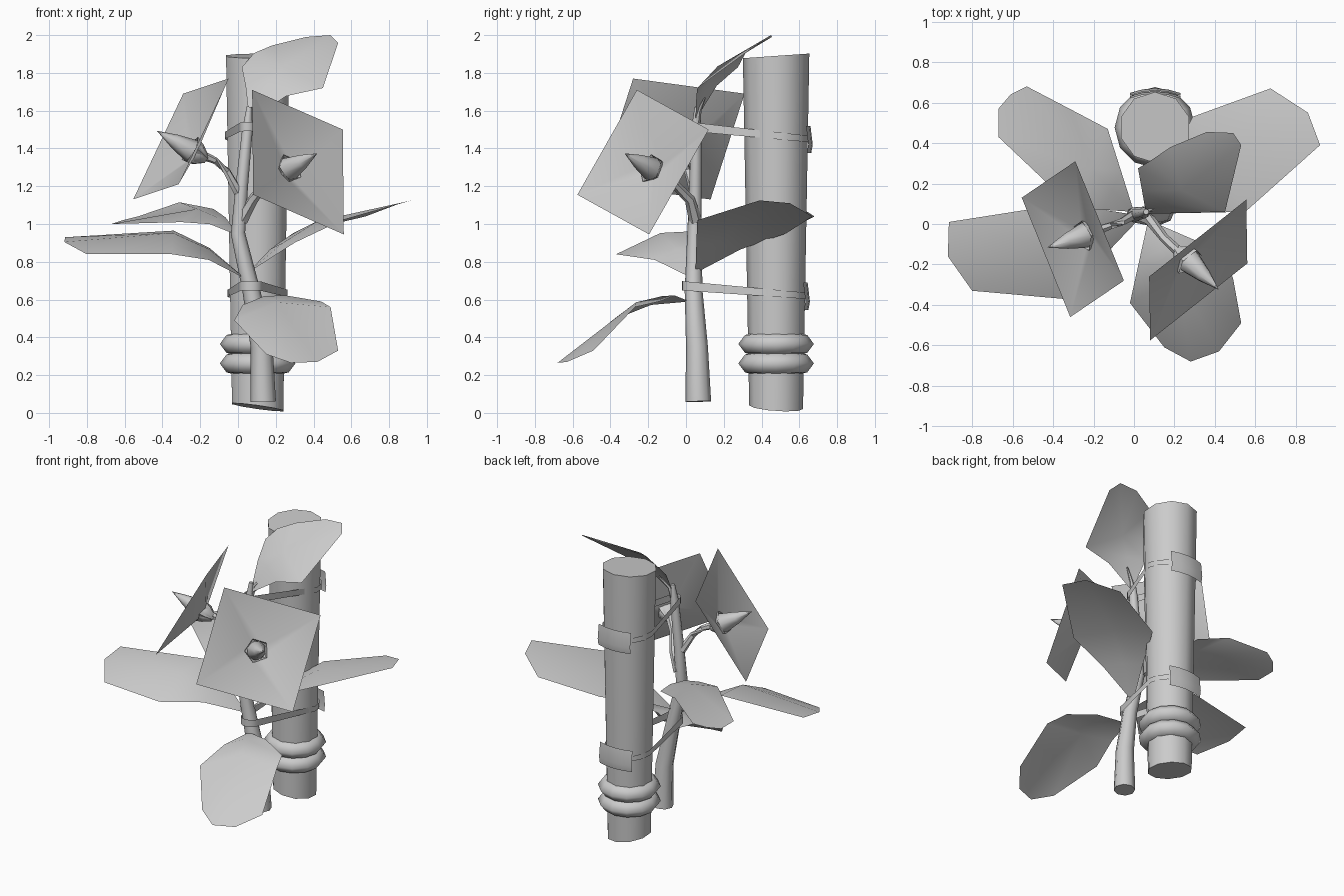
import bpy, bmesh, math
from mathutils import Vector

cube = bpy.data.objects.get("Cube")
if cube:
    bpy.data.objects.remove(cube, do_unlink=True)

GREY = (0.6, 0.6, 0.6, 1.0)
mat = bpy.data.materials.new("plain grey")
mat.use_nodes = True
mat.diffuse_color = GREY
shader = mat.node_tree.nodes["Principled BSDF"]
shader.inputs["Base Color"].default_value = GREY
shader.inputs["Roughness"].default_value = 0.8


def make(name, verts, faces, smooth=40):
    """Mesh object with tidy normals and sharp edges above an angle."""
    mesh = bpy.data.meshes.new(name)
    mesh.from_pydata([tuple(v) for v in verts], [], faces)
    bm = bmesh.new()
    bm.from_mesh(mesh)
    bmesh.ops.recalc_face_normals(bm, faces=bm.faces)
    bm.to_mesh(mesh)
    bm.free()
    mesh.materials.append(mat)
    obj = bpy.data.objects.new(name, mesh)
    bpy.context.collection.objects.link(obj)
    bpy.ops.object.select_all(action='DESELECT')
    obj.select_set(True)
    bpy.context.view_layer.objects.active = obj
    bpy.ops.object.shade_smooth_by_angle(angle=math.radians(smooth))
    return obj


def bridge(rows, sides, closed=True):
    """Quads joining consecutive rows of vertices."""
    span = sides if closed else sides - 1
    return [(r * sides + i, r * sides + (i + 1) % sides,
             (r + 1) * sides + (i + 1) % sides, (r + 1) * sides + i)
            for r in range(rows - 1) for i in range(span)]


def tube(name, path, radii, sides=8, caps=True, smooth=50):
    """Tapered tube swept along a path."""
    path = [Vector(p) for p in path]
    verts = []
    for k, p in enumerate(path):
        d = (path[min(k + 1, len(path) - 1)] - path[max(k - 1, 0)]).normalized()
        ref = Vector((1, 0, 0)) if abs(d.x) < 0.8 else Vector((0, 1, 0))
        u = d.cross(ref).normalized()
        v = d.cross(u)
        for i in range(sides):
            a = math.tau * i / sides
            verts.append(p + radii[k] * (u * math.cos(a) + v * math.sin(a)))
    faces = bridge(len(path), sides)
    if caps:
        last = (len(path) - 1) * sides
        faces += [tuple(range(sides)), tuple(range(last, last + sides))]
    return make(name, verts, faces, smooth)


# Support post with slanted ends
PX, PY = 0.104, 0.477


def post_radius(z):
    return 0.142 + 0.034 * z / 1.9


heights = (0.03, 0.65, 1.3, 1.89)
post = tube("post", [(PX, PY, z) for z in heights],
            [post_radius(z) for z in heights], 10)
for v in post.data.vertices:
    if v.co.z < 0.1:
        v.co.z -= 0.14 * (v.co.x - PX) + 0.07 * (v.co.y - PY)
    elif v.co.z > 1.8:
        v.co.z += 0.07 * (v.co.y - PY)

# Two swollen rings around the post
for name, z in (("lower_ring", 0.262), ("upper_ring", 0.365)):
    profile = ((-0.055, 0.135), (-0.047, 0.165), (0, 0.2), (0.047, 0.165), (0.055, 0.135))
    tube(name, [(PX, PY, z + h) for h, _ in profile], [r for _, r in profile], 12, False, 100)

# Plant stem and its branches
tube("stem", [(0.133, 0.065, 0.06), (0.125, 0.058, 0.35), (0.07, 0.04, 0.65),
              (0, 0.045, 0.95), (0.02, 0.05, 1.2), (0.05, 0.055, 1.5), (0.06, 0.06, 1.62)],
     (0.068, 0.058, 0.047, 0.038, 0.033, 0.028, 0.014))
tube("right_flower_branch", [(0, 0.045, 1.17), (-0.06, 0.01, 1.28), (-0.12, -0.01, 1.335),
                             (-0.19, -0.035, 1.365)],
     (0.026, 0.02, 0.018, 0.025), 6)
tube("left_flower_branch", [(0.02, 0.05, 1.02), (0.08, 0.02, 1.13),
                            (0.15, -0.07, 1.22), (0.22, -0.135, 1.27)],
     (0.035, 0.028, 0.023, 0.025), 6)
tube("top_twig", [(0.05, 0.055, 1.48), (0.08, 0.07, 1.6), (0.14, 0.1, 1.67)],
     (0.018, 0.012, 0.005), 5)


def leaf(name, outline, lift=0.04):
    """Thin arched leaf: base, first shoulder, tip points, second shoulder."""
    base, sh_a, *tips, sh_b = [Vector(p) for p in outline]
    up = Vector((0, 0, lift))
    mid = (sh_a + sh_b) / 2 + up
    neck = [base.lerp(p, 0.5) + up * 0.7 for p in (sh_a, mid, sh_b)]
    verts = [base, *neck, sh_a, mid, sh_b, *tips]
    faces = [(0, 1, 2), (0, 2, 3), (1, 4, 5, 2), (2, 5, 6, 3)]
    rim = [4, *range(7, 7 + len(tips)), 6]
    faces += [(5, a, b) for a, b in zip(rim, rim[1:])]
    make(name, verts, faces, 60)


# Five leaves
leaf("top_leaf", [(0.06, 0.05, 1.55), (0.02, 0.275, 1.83), (0.085, 0.315, 1.905),
                  (0.18, 0.38, 1.945), (0.36, 0.455, 1.99), (0.49, 0.45, 2.0),
                  (0.53, 0.39, 1.96), (0.45, 0.06, 1.72)], 0.06)
leaf("back_right_leaf", [(0, 0.06, 0.94), (-0.13, 0.47, 1.08), (-0.31, 0.565, 1.115),
                         (-0.53, 0.68, 1.04), (-0.61, 0.64, 1.02), (-0.67, 0.57, 1.0),
                         (-0.67, 0.43, 1.0), (-0.3, 0.08, 1.01)], 0.035)
leaf("front_right_leaf", [(0.04, 0.04, 0.71), (-0.34, 0.1, 0.965), (-0.915, 0.01, 0.93),
                          (-0.92, -0.16, 0.905), (-0.8, -0.33, 0.84), (-0.35, -0.37, 0.84)], 0.05)
leaf("back_left_leaf", [(0.05, 0.05, 0.74), (0.29, 0.53, 0.95), (0.675, 0.67, 1.04),
                        (0.86, 0.55, 1.11), (0.92, 0.39, 1.125), (0.55, 0.06, 1.02)], 0.03)
leaf("front_left_leaf", [(0.07, 0.02, 0.59), (-0.02, -0.39, 0.49), (0.15, -0.61, 0.31),
                         (0.28, -0.68, 0.265), (0.42, -0.63, 0.27), (0.53, -0.49, 0.33),
                         (0.49, -0.27, 0.56), (0.44, -0.14, 0.59)], 0.045)


def flower(side, a, b, d, drop):
    """Square dished petal sheet, a funnel behind it and a pointed bud."""
    a, b, d = Vector(a), Vector(b), Vector(d)
    centre = (b + d) / 2
    n = (b - a).cross(a - d).normalized()
    if n.z < 0:
        n = -n
    corners = [a, b, b + d - a, d]
    heart = centre - Vector((0, 0, drop))
    inner = [heart - n * 0.085 + (c - centre) * 0.12 for c in corners]
    make(side + "_petals", corners + inner, bridge(2, 4), 180)
    tube(side + "_funnel", [heart - n * h for h in (0.06, 0.11, 0.16)],
         (0.08, 0.06, 0.024), 5, False)
    tube(side + "_bud", [heart + n * h for h in (-0.15, -0.11, -0.065, 0.04, 0.15)],
         (0.03, 0.058, 0.063, 0.038, 0.001), 8)


flower("right_flower", (-0.05, -0.28, 1.77), (-0.29, 0.31, 1.69), (-0.315, -0.46, 1.21), 0.03)
flower("left_flower", (0.075, -0.26, 1.71), (0.555, 0.12, 1.5), (0.08, -0.575, 1.155), 0.01)


def strap(side, sx, sy, z_stem, z_post, r_stem):
    """Slanted tie around stem and post, with a wide patch at the back."""
    r_post = post_radius(z_post) + 0.006
    loop = []
    for cx, cy, r, start in ((sx, sy, r_stem, math.pi), (PX, PY, r_post, 0)):
        for i in range(9):
            t = start + math.pi * i / 8
            y = cy + r * math.sin(t)
            z = z_stem + (z_post - z_stem) * (y - sy) / (PY + r_post - sy)
            loop.append(Vector((cx + r * math.cos(t), y, z)))
    half = [0.024 - 0.012 * (p.y - sy) for p in loop]
    rows = [p + Vector((0, 0, s * h)) for s in (-1, 1) for p, h in zip(loop, half)]
    make(side + "_strap", rows, bridge(2, len(loop)), 60)
    # Gently curved patch leaning outward in the middle
    patch = [(PX + x, PY + r_post + 0.008 + g - 1.5 * x * x, z_post + h)
             for h, g in ((-0.075, 0.004), (-0.03, 0.012), (0.07, 0.0))
             for x in (-0.125, -0.063, 0, 0.063, 0.125)]
    make(side + "_patch", patch, bridge(3, 5, False), 60)


strap("lower", 0.07, 0.04, 0.668, 0.62, 0.062)
strap("upper", 0.05, 0.055, 1.512, 1.45, 0.04)
